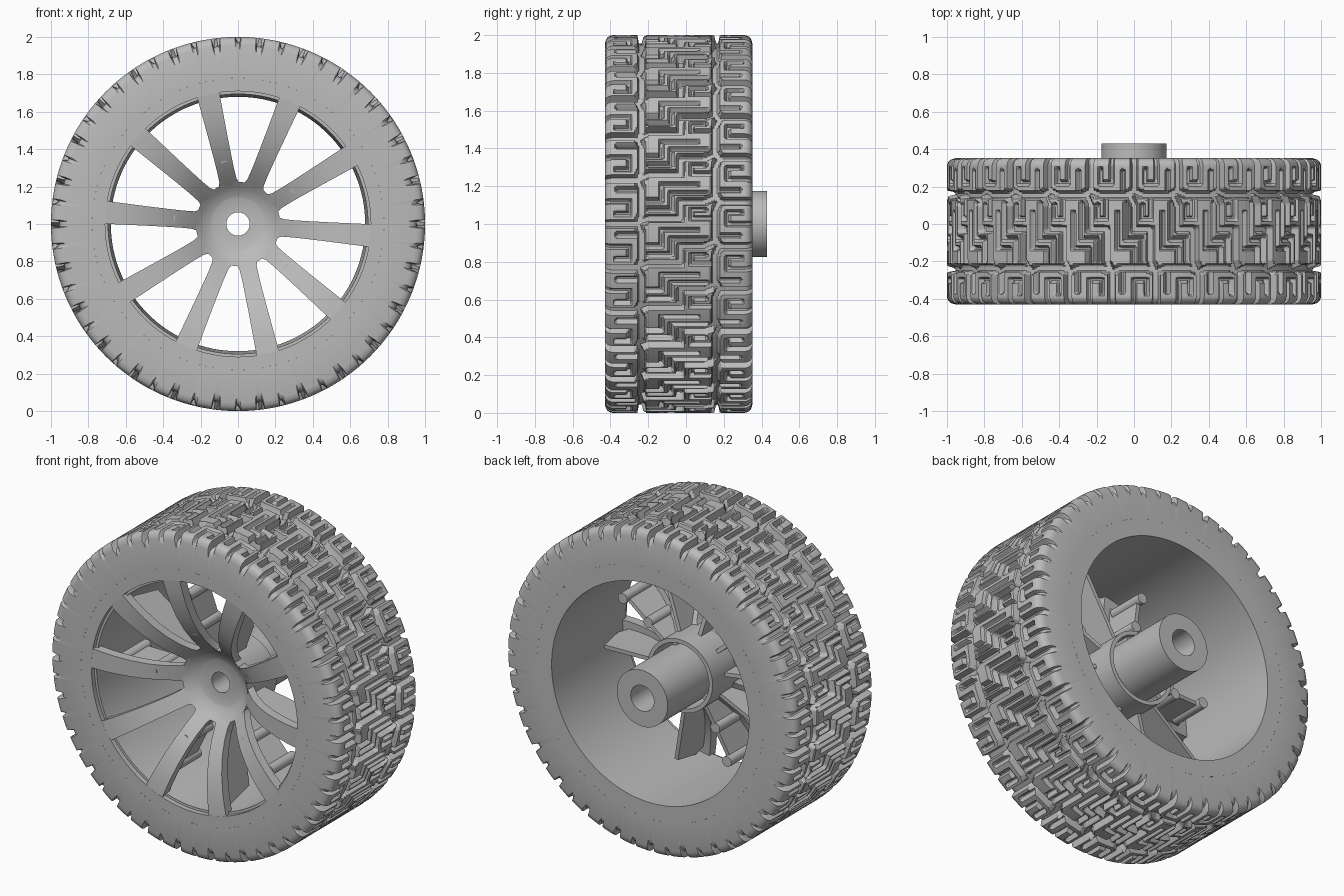
import bpy, bmesh, math
from mathutils import Vector
from mathutils.geometry import intersect_point_line

cube = bpy.data.objects.get("Cube")
if cube:
    bpy.data.objects.remove(cube, do_unlink=True)

grey = bpy.data.materials.new("plain grey")
grey.use_nodes = True
grey.diffuse_color = (0.5, 0.5, 0.5, 1)
grey.node_tree.nodes["Principled BSDF"].inputs["Base Color"].default_value = (0.5, 0.5, 0.5, 1)

FRONT, BACK = -0.43, 0.352


def polar(r, a, y):
    return (r * math.cos(a), y, 1 + r * math.sin(a))


def build(name, verts, faces):
    mesh = bpy.data.meshes.new(name)
    mesh.from_pydata(verts, [], faces)
    bm = bmesh.new()
    bm.from_mesh(mesh)
    bmesh.ops.recalc_face_normals(bm, faces=bm.faces)
    bm.to_mesh(mesh)
    bm.free()
    obj = bpy.data.objects.new(name, mesh)
    bpy.context.collection.objects.link(obj)
    mesh.materials.append(grey)
    bpy.ops.object.select_all(action='DESELECT')
    obj.select_set(True)
    bpy.context.view_layer.objects.active = obj
    bpy.ops.object.shade_smooth_by_angle(angle=math.radians(32))
    return obj


def lathe(name, profile, seg=128):
    """Closed (radius, y) profile turned about the axle."""
    n = len(profile)
    verts = [polar(r, math.tau * k / seg, y) for k in range(seg) for r, y in profile]
    faces = [(k * n + i, k * n + (i + 1) % n,
              (k + 1) % seg * n + (i + 1) % n, (k + 1) % seg * n + i)
             for k in range(seg) for i in range(n)]
    return build(name, verts, faces)


def prism(name, ring_a, ring_b):
    """Solid between two matching outlines."""
    n = len(ring_a)
    faces = [(i, (i + 1) % n, n + (i + 1) % n, n + i) for i in range(n)]
    faces += [tuple(range(n)), tuple(range(n, 2 * n))]
    return build(name, ring_a + ring_b, faces)


# Tread grooves for one repeat: (around, across) paths
REPEATS, NU, NY = 26, 32, 104
P = math.tau / REPEATS
wide = [
    [(0, -.255), (.05, -.235), (.19, -.235), (P, -.255)],
    [(0, .155), (.07, .155), (.12, .175), (.17, .155), (P, .155)],
    [(0, -.255), (0, -.45)],
    [(.12, .175), (.12, .37)],
    [(0, -.255), (.03, -.2), (.03, -.03), (.12, -.03), (.12, .1), (.15, .155)],
]
thin = [
    [(.08, -.2), (.08, -.08), (.165, -.08), (.165, .11)],
    [(.125, -.235), (.125, -.13), (.21, -.13), (.21, .06)],
    [(.03, .155), (.03, .03), (.075, .03), (.075, .1)],
    [(.12, -.45), (.12, -.3), (.055, -.3), (.055, -.37)],
    [(.185, -.235), (.185, -.36)],
    [(0, .37), (0, .22), (.06, .22), (.06, .29)],
    [(.18, .155), (.18, .28)],
]
grooves = []
for paths, half, depth in ((wide, .015, .045), (thin, .007, .03)):
    for path in paths:
        for a, b in zip(path, path[1:]):
            for shift in (-P, 0, P):
                grooves.append((Vector((a[0] + shift, a[1])),
                                Vector((b[0] + shift, b[1])), half, depth))


def tread_radius(u, y):
    drop = 0
    p = Vector((u, y))
    for a, b, half, depth in grooves:
        near, t = intersect_point_line(p, a, b)
        near = a.lerp(b, min(max(t, 0), 1))
        d = math.hypot(p.x - near[0], p.y - near[1])
        drop = max(drop, depth * min(1, max(0, 1 - (d - half) / .007)))
    # rounded shoulders
    edge = min(y - FRONT, BACK - y)
    c = .045
    if edge < c:
        drop += c - math.sqrt(max(0, c * c - (c - edge) ** 2))
    return 1 - drop


# Tyre: grooved tread with flat sidewalls
rows = [FRONT + (BACK - FRONT) * j / NY for j in range(NY + 1)]
cell = [[(.78, FRONT)] + [(tread_radius(P * i / NU, y), y) for y in rows] + [(.78, BACK)]
        for i in range(NU)]
columns = NU * REPEATS
n = NY + 3
verts = [polar(r, math.tau * k / columns, y) for k in range(columns) for r, y in cell[k % NU]]
faces = [(k * n + j, k * n + j + 1, (k + 1) % columns * n + j + 1, (k + 1) % columns * n + j)
         for k in range(columns) for j in range(n - 1)]
build("tyre", verts, faces)

# Rim barrel with a small lip behind the front opening
lathe("rim_barrel", [(.71, FRONT), (.78, FRONT), (.78, BACK), (.68, BACK),
                     (.695, -.40), (.71, -.40)])

# Hub: flared front, long axle sleeve with a through hole
lathe("hub", [(.062, -.17), (.14, -.17), (.15, -.175), (.175, -.185), (.2, -.205),
              (.225, -.225), (.225, -.17), (.175, -.12), (.175, .43), (.08, .43), (.08, 0), (.062, 0)], 96)
lathe("hub_collar", [(.2, -.19), (.225, -.19), (.225, .06), (.2, .06)], 96)
for k in range(5):
    a = math.tau * k / 5
    prism("collar_web", *[[polar(r, a + s, y) for r, y in
                           ((.17, -.15), (.205, -.15), (.205, .03), (.17, .03))] for s in (-.08, .08)])

# Spokes: radius, front depth, half width
spoke = [(.19, -.195, .068), (.215, -.218, .055), (.24, -.24, .047), (.3, -.292, .046),
         (.38, -.343, .048), (.47, -.383, .051), (.57, -.411, .055), (.64, -.423, .058),
         (.715, -.43, .061)]


def place(r, side, y, a):
    return (r * math.cos(a) - side * math.sin(a), y, 1 + r * math.sin(a) + side * math.cos(a))


for k in range(10):
    a = math.radians(31 + 36 * k)
    verts, faces = [], []
    for r, y, w in spoke:
        verts += [place(r, -w, y, a), place(r, w, y, a),
                  place(r, w, y + .06, a), place(r, -w, y + .06, a)]
    for i in range(len(spoke) - 1):
        faces += [(4 * i + j, 4 * i + (j + 1) % 4, 4 * i + 4 + (j + 1) % 4, 4 * i + 4 + j)
                  for j in range(4)]
    last = len(verts) - 4
    faces += [(0, 1, 2, 3), tuple(range(last, last + 4))]
    build("spoke", verts, faces)

    # Rear gusset plate behind every spoke
    tail = .6 if k % 2 == 0 else .68
    outline = [(r, y + .03) for r, y, w in spoke[1:-1]] + [(tail, -.3), (tail - .04, -.11), (.215, -.06)]
    prism("gusset", *[[place(r, s, y, a) for r, y in outline] for s in (-.012, .012)])

    # Round posts on alternate spokes
    if k % 2 == 0:
        for radius, end in ((.575, -.08), (.37, -.08)):
            rings = [[place(radius + .032 * math.cos(t), .032 * math.sin(t), y, a)
                      for t in [math.tau * i / 20 for i in range(20)]] for y in (-.32, end)]
            prism("post", *rings)
